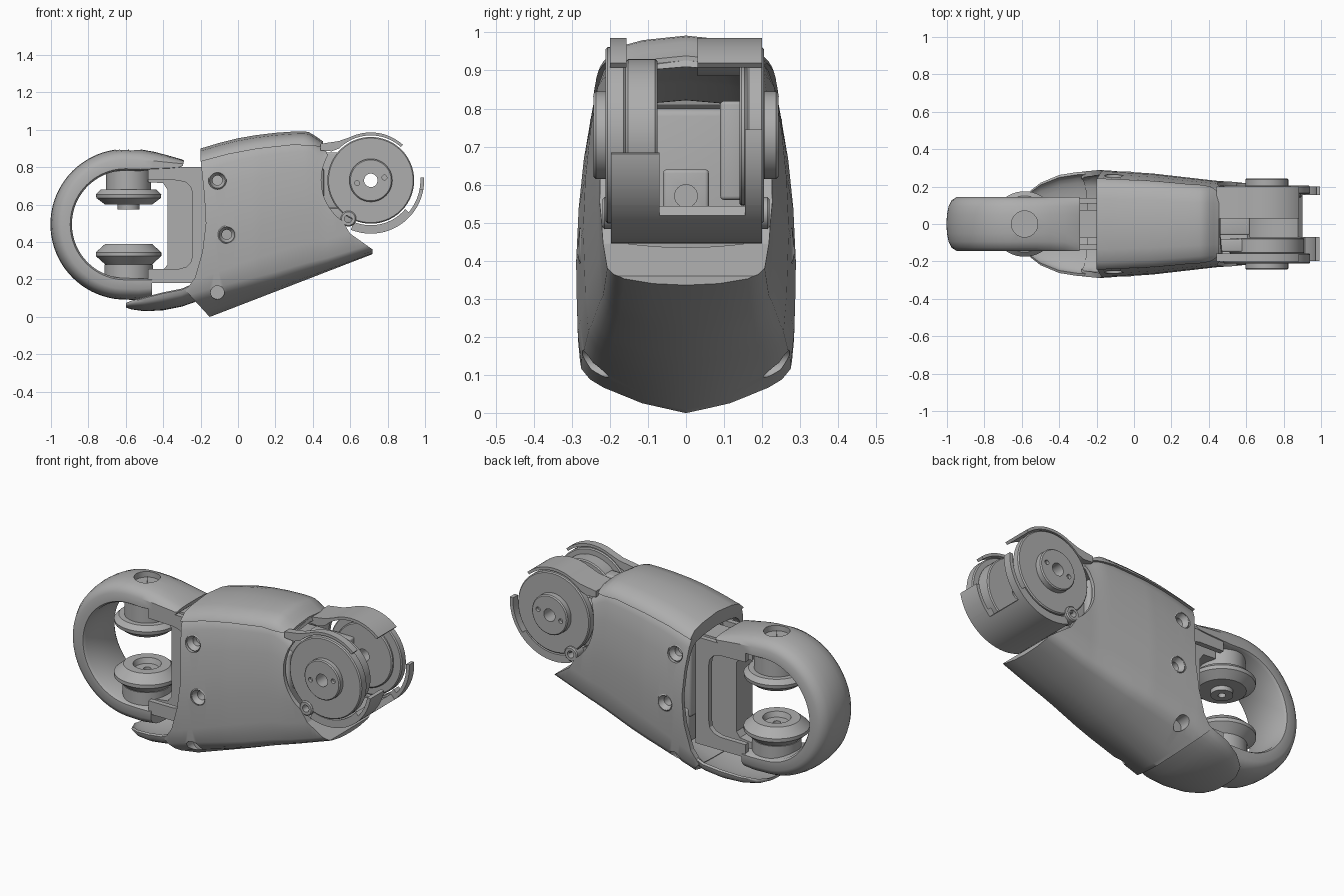
import bpy, bmesh
from math import sin, cos, pi, radians

old = bpy.data.objects.get("Cube")
if old:
    bpy.data.objects.remove(old, do_unlink=True)

grey = bpy.data.materials.new("light_grey")
grey.use_nodes = True
GREY = (0.42, 0.42, 0.42, 1)
grey.diffuse_color = GREY
grey.node_tree.nodes["Principled BSDF"].inputs["Base Color"].default_value = GREY
PARTS = []
JX, JZ = 0.71, 0.73      # joint axis
PX = -0.585              # roller axis


def loft(name, sections, wrap=False):
    """Skin closed cross-sections; wrap joins the last to the first."""
    bm = bmesh.new()
    rings = [[bm.verts.new(p) for p in s] for s in sections]
    n = len(rings[0])
    pairs = list(zip(rings, rings[1:])) + ([(rings[-1], rings[0])] if wrap else [])
    for a, b in pairs:
        for i in range(n):
            j = (i + 1) % n
            bm.faces.new((a[i], a[j], b[j], b[i]))
    if not wrap:
        bm.faces.new(rings[0])
        bm.faces.new(rings[-1][::-1])
    bmesh.ops.recalc_face_normals(bm, faces=bm.faces)
    mesh = bpy.data.meshes.new(name)
    bm.to_mesh(mesh)
    bm.free()
    mesh.materials.append(grey)
    ob = bpy.data.objects.new(name, mesh)
    bpy.context.collection.objects.link(ob)
    PARTS.append(ob)
    return ob


def prism(name, pts, y0, y1):
    return loft(name, [[(x, y, z) for x, z in pts] for y in (y0, y1)])


def apply_modifiers(ob):
    bpy.context.view_layer.update()
    deps = bpy.context.evaluated_depsgraph_get()
    mesh = bpy.data.meshes.new_from_object(ob.evaluated_get(deps))
    ob.modifiers.clear()
    ob.data = mesh


def box(name, x, y, z, bevel):
    ob = prism(name, [(x[0], z[0]), (x[1], z[0]), (x[1], z[1]), (x[0], z[1])], *y)
    m = ob.modifiers.new("bevel", 'BEVEL')
    m.width, m.segments = bevel, 3
    apply_modifiers(ob)
    return ob


def lathe(name, pts, cx, c2, axis='Y', steps=56):
    """Revolve a closed (radius, height) outline; c2 is z for axis Y, y for axis Z."""
    secs = []
    for k in range(steps):
        a = 2 * pi * k / steps
        if axis == 'Y':
            secs.append([(cx + r * cos(a), h, c2 + r * sin(a)) for r, h in pts])
        else:
            secs.append([(cx + r * cos(a), c2 + r * sin(a), h) for r, h in pts])
    return loft(name, secs, wrap=True)


def disc(name, r0, r1, y0, y1, cx=JX, cz=JZ, c=0.006):
    return lathe(name, [(r0, y0), (r1 - c, y0), (r1, y0 + c), (r1, y1 - c),
                        (r1 - c, y1), (r0, y1)], cx, cz)


def arc(r, a0, a1, n=20, cx=JX, cz=JZ):
    angles = [radians(a0 + (a1 - a0) * k / n) for k in range(n + 1)]
    return [(cx + r * cos(a), cz + r * sin(a)) for a in angles]


def rod(name, r, y0, y1, x, z):
    return prism(name, arc(r, 0, 348.75, 31, x, z), y0, y1)


def strap(name, r0, r1, a0, a1, y0, y1):
    return prism(name, arc(r1, a0, a1) + arc(r0, a1, a0), y0, y1)


def boolean(ob, tool, op):
    m = ob.modifiers.new("cut", 'BOOLEAN')
    m.operation, m.solver, m.object = op, 'EXACT', tool
    apply_modifiers(ob)
    PARTS.remove(tool)
    bpy.data.objects.remove(tool, do_unlink=True)


def lerp(x, table):
    if x <= table[0][0]:
        return table[0][1]
    for (a, u), (b, v) in zip(table, table[1:]):
        if x <= b:
            return u + (v - u) * (x - a) / (b - a)
    return table[-1][1]


# Body cross-section: height fraction, width fraction; the keel flattens towards the joint
HALF = [(0, 0), (.04, .4), (.1, .75), (.13, .87), (.17, .95), (.25, .98), (.45, 1), (.6, .98),
        (.75, .93), (.88, .86), (.93, .8), (.965, .68), (.985, .45), (1, 0)]
WIDTH = [(-.2, .29), (.1, .27), (.45, .23), (.75, .215)]
TOP = [(-.2, .888), (-.1, .918), (0, .943), (.1, .96), (.2, .972), (.3, .979), (.37, .98),
       (.41, .958), (.47, .915)]
CEILING = [(-.2, .82), (.1, .875), (.45, .91)]
KEEL = [(-.2, 1), (.2, .5), (.72, .15)]


def body(name, off, x0, x1, inner=False):
    secs = []
    for k in range(45):
        x = x0 + (x1 - x0) * k / 44
        w = lerp(x, WIDTH) + off
        zt = lerp(x, CEILING) if inner else lerp(x, TOP) + off
        zb = 0.386 * (x + 0.15) + (.14 if inner else 0)
        flat = .15 if inner else lerp(x, KEEL)
        right = [(x, w * f, zb + t * (flat + (1 - flat) * min(1, t / .25) ** 2) * (zt - zb))
                 for t, f in HALF]
        left = [(x, -y, z) for _, y, z in right[-2:0:-1]]
        secs.append(right + left)
    return loft(name, secs)


# Hollow main shell, trimmed to its side outline
shell = body("main_shell", 0, -.33, .78)
boolean(shell, body("cavity", -.025, -.42, .88, True), 'DIFFERENCE')
outline = [(-.2, .838), (-.18, .65), (-.172, .5), (-.19, .35), (-.23, .21), (-.28, .14),
           (-.152, 0), (-.152, -.05), (.72, .3), (.72, .36), (.6, .445)] + \
          arc(.265, 235, 150) + [(.45, .938), (.3, .928), (.1, .905), (-.05, .878)]
boolean(shell, prism("trim", outline, -.5, .5), 'INTERSECT')

# Raised top cover
cover = body("top_cover", .012, -.33, .78)
boolean(cover, body("cavity", -.025, -.42, .88, True), 'DIFFERENCE')
boolean(cover, prism("trim", [(-.2, .83), (-.05, .87), (.1, .898), (.3, .92), (.455, .91),
                              (.455, 1.05), (-.2, 1.05)], -.5, .5), 'INTERSECT')

# Screw sockets, both sides
for s in (-1, 1):
    for x, z, y in ((-.11, .73, .252), (-.06, .44, .28)):
        boolean(shell, rod("hole", .048, *sorted((s * .15, s * .4)), x, z), 'DIFFERENCE')
        lathe("screw_socket", [(.026, s * .17), (.05, s * .17), (.05, s * (y - .006)),
                               (.042, s * y), (.034, s * (y - .02)), (.026, s * (y - .03))], x, z)
    boolean(shell, rod("hole", .036, *sorted((s * .2, s * .4)), -.11, .13), 'DIFFERENCE')
    disc("joint_screw", .02, .042, *sorted((s * .15, s * .22)), .59, .525)

# Spoon-shaped lower fin: x, half width, bottom z, rim z
secs = []
for x, w, zb, ze in ((-.6, .1, .05, .068), (-.57, .165, .04, .08), (-.5, .22, .03, .1),
                     (-.4, .262, .035, .125), (-.3, .278, .055, .145), (-.2, .28, .09, .19)):
    lower = [(x, w * sin(a), ze - (ze - zb) * cos(a) ** .8 if abs(a) < 1.57 else ze)
             for a in [pi / 2 * k / 8 for k in range(-8, 9)]]
    upper = [(x, y * .95, min(z + .015, ze + .006)) for _, y, z in lower[::-1]]
    secs.append(lower + upper)
loft("lower_fin", secs)

# Open hook ring with a barrel-shaped outside
spine = [((-.46, .205), (-.46, .1)), ((-.53, .205), (-.53, .09))]
spine += zip(arc(.288, 270, 90, 40, -.6, .495), arc(.403, 270, 90, 40, -.6, .495))
spine += [((-.52, .78), (-.52, .895)), ((-.45, .785), (-.45, .883)),
          ((-.37, .79), (-.37, .862)), ((-.31, .797), (-.3, .842)), ((-.295, .81), (-.288, .835))]
band = [(0, .13), (.08, .145), (.5, .145), (.75, .128), (.9, .095), (.975, .05)]
band = band + [(1, 0)] + [(t, -y) for t, y in band[::-1]]
ring = loft("hook_ring", [[(i[0] + (o[0] - i[0]) * t, y, i[1] + (o[1] - i[1]) * t)
                           for t, y in band] for i, o in spine])
pit = lathe("pit", [(.001, .86), (.07, .86), (.07, 1), (.001, 1)], PX, 0, 'Z')
boolean(ring, pit, 'DIFFERENCE')

# Facing rollers and their bosses
lathe("upper_boss", [(.02, .68), (.12, .68), (.12, .8), (.02, .8)], PX, 0, 'Z')
lathe("upper_roller", [(.02, .575), (.058, .575), (.058, .6), (.125, .6), (.172, .635),
                       (.175, .655), (.15, .68), (.02, .68)], PX, 0, 'Z')
lathe("lower_boss", [(.02, .19), (.13, .19), (.13, .28), (.02, .28)], PX, 0, 'Z')
lathe("lower_roller", [(.02, .28), (.125, .28), (.175, .325), (.175, .345), (.125, .39),
                       (.075, .39), (.065, .36), (.02, .36)], PX, 0, 'Z')

# Bracket: two C-shaped cheeks with a recessed web between them
cheek = [(-.48, .79), (-.4, .8), (-.16, .8), (-.16, .18), (-.48, .18),
         (-.48, .255), (-.32, .255), (-.275, .268), (-.25, .295), (-.243, .34),
         (-.243, .65), (-.25, .69), (-.275, .718), (-.32, .73), (-.48, .735)]
for y in (-.14, .11):
    prism("bracket_cheek", cheek, y, y + .03)
web = [(-.48, .79), (-.16, .79), (-.16, .2), (-.48, .2), (-.48, .24), (-.4, .25),
       (-.377, .28), (-.377, .68), (-.4, .715), (-.48, .72)]
prism("bracket_web", web, -.075, .075)

# Inner core and joint supports
box("inner_core", (-.16, .46), (-.19, .19), (.34, .8), .02)
box("core_foot", (-.15, .1), (-.2, .2), (.19, .4), .02)
box("right_support", (.4, JX - .06), (-.15, -.08), (.58, .88), .01)
box("left_support", (.4, JX - .06), (.09, .15), (.56, .82), .01)
block = box("cable_block", (.44, .62), (-.06, .06), (.5, .64), .01)
bore = loft("bore", [[(x, .03 * cos(k * pi / 12), .57 + .03 * sin(k * pi / 12))
                      for k in range(24)] for x in (.5, .7)])
boolean(block, bore, 'DIFFERENCE')

# Joint discs stacked along the axis
disc("right_disc", .036, .232, -.212, -.158)
disc("right_wheel", .036, .2, -.158, -.075)
disc("left_wheel", .036, .185, .14, .16)
disc("left_disc", .036, .232, .16, .205)
for s in (-1, 1):
    hub = disc("joint_hub", .036, .115, *sorted((s * .2, s * .243)))
    for dx, dz in ((-.073, -.015), (.073, .015)):
        boolean(hub, rod("hole", .013, *sorted((s * .225, s * .3)), JX + dx, JZ + dz), 'DIFFERENCE')

# Upper guards run from the cover over the discs
guard = arc(.256, 48, 115) + [(.54, .94), (.44, .925), (.44, .89), (.5, .885)] + arc(.24, 135, 48)
prism("left_upper_guard", guard, .03, .2)
prism("right_upper_guard", guard, -.2, -.157)

# Lower guard with two tips
strap("lower_guard_middle", .25, .285, -112, -48, -.07, .155)
for name, tip, y0, y1 in (("right", -10, -.197, -.07), ("left", 3, .155, .2)):
    strap("lower_guard_" + name, .24, .285, -112, -40, y0, y1)
    strap("lower_guard_tip_" + name, .265, .285, -40, tip, y0, y1)

# Smooth shading with sharp edges kept
bpy.ops.object.select_all(action='DESELECT')
for ob in PARTS:
    ob.select_set(True)
bpy.context.view_layer.objects.active = PARTS[0]
bpy.ops.object.shade_smooth_by_angle(angle=radians(32))
